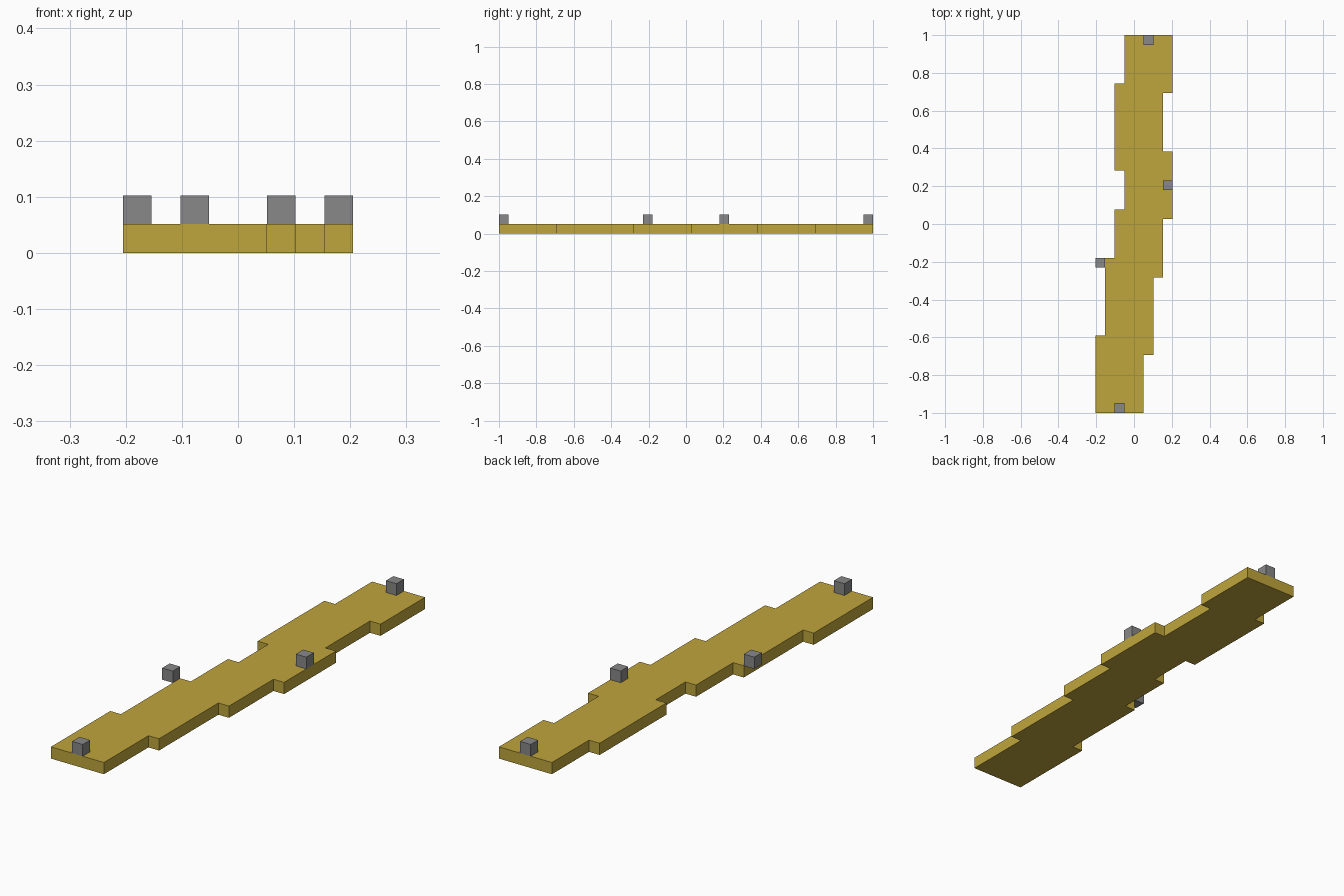
import bpy
import bmesh

default = bpy.data.objects.get("Cube")
if default:
    bpy.data.objects.remove(default, do_unlink=True)

LENGTH = 39            # deck length in block units
U = 2 / LENGTH         # one block unit


def make_material(name, rgb):
    mat = bpy.data.materials.new(name)
    mat.use_nodes = True
    mat.diffuse_color = (*rgb, 1)
    mat.node_tree.nodes["Principled BSDF"].inputs["Base Color"].default_value = (*rgb, 1)
    return mat


def make_prism(name, outline, z0, mat):
    """Extrude an outline given in block units up by one unit."""
    bm = bmesh.new()
    verts = [bm.verts.new((x * U, y * U - 1, z0 * U)) for x, y in outline]
    base = bm.faces.new(verts)
    top = bmesh.ops.extrude_face_region(bm, geom=[base], use_keep_orig=True)["geom"]
    moved = [g for g in top if isinstance(g, bmesh.types.BMVert)]
    bmesh.ops.translate(bm, verts=moved, vec=(0, 0, U))
    bmesh.ops.recalc_face_normals(bm, faces=bm.faces)
    mesh = bpy.data.meshes.new(name)
    bm.to_mesh(mesh)
    bm.free()
    mesh.materials.append(mat)
    obj = bpy.data.objects.new(name, mesh)
    bpy.context.collection.objects.link(obj)
    return obj


def stepped_edge(steps):
    """Turn (x, end_y) runs into the corner points of a stepped edge."""
    points, y = [], 0
    for x, end in steps:
        points += [(x, y), (x, end)]
        y = end
    return points


gold = make_material("ochre gold", (0.52, 0.375, 0.046))
grey = make_material("mid grey", (0.246, 0.246, 0.246))

# Deck with stepped sides
plus_x_side = [(1, 6), (2, 14), (3, 20), (4, 27), (3, 33), (4, LENGTH)]
minus_x_side = [(-4, 8), (-3, 16), (-2, 21), (-1, 25), (-2, 34), (-1, LENGTH)]
outline = stepped_edge(plus_x_side) + stepped_edge(minus_x_side)[::-1]
make_prism("deck", outline, 0, gold)

# Marker blocks at both ends and at the sides
markers = {"front_block": (-2, 0), "right_block": (-4, 15),
           "left_block": (3, 23), "back_block": (1, 38)}
for name, (x, y) in markers.items():
    square = [(x, y), (x + 1, y), (x + 1, y + 1), (x, y + 1)]
    make_prism(name, square, 1, grey)
